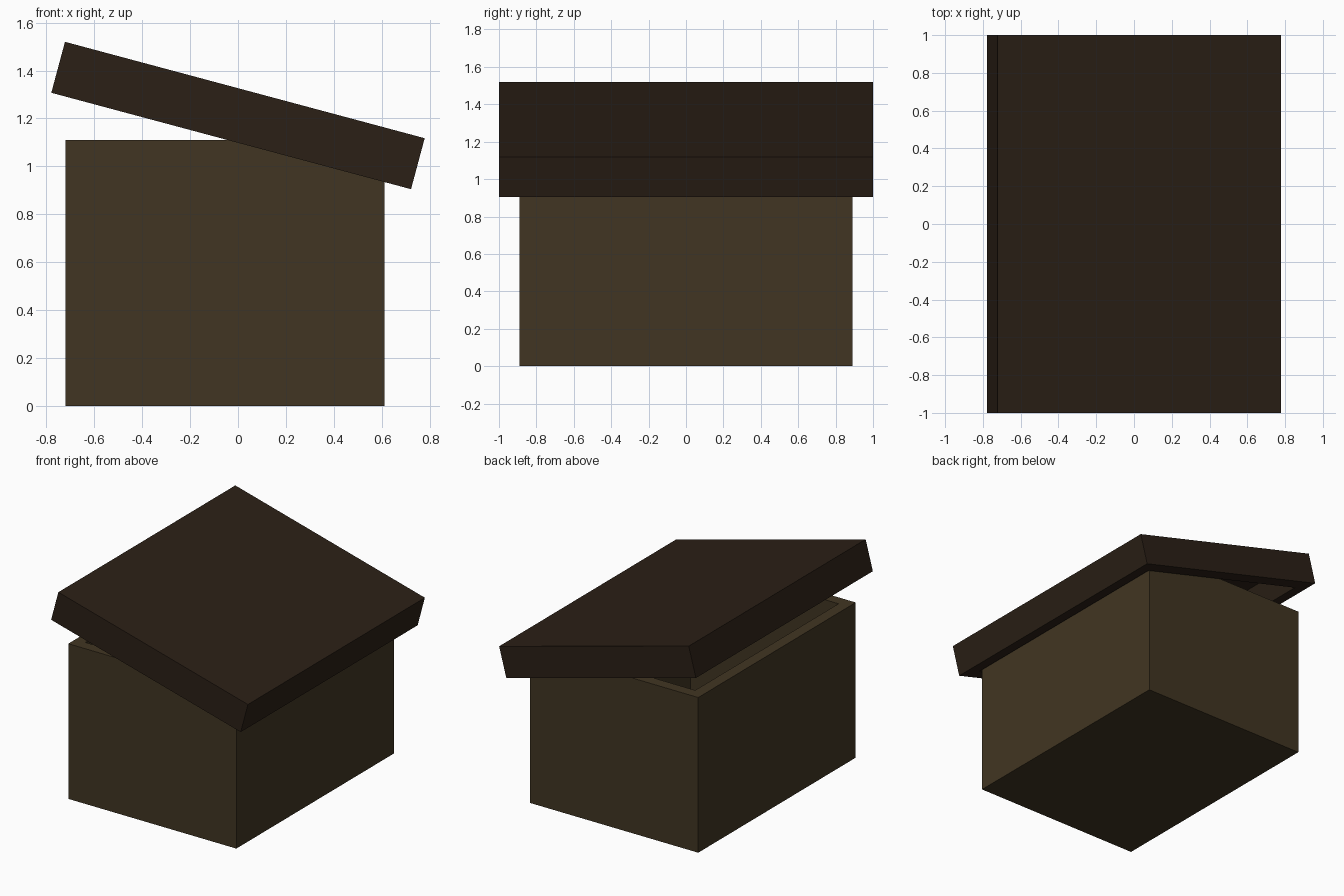
import bpy, bmesh
from math import radians

if "Cube" in bpy.data.objects:
    bpy.data.objects.remove(bpy.data.objects["Cube"])


def material(name, color):
    m = bpy.data.materials.new(name)
    m.diffuse_color = (*color, 1)
    m.use_nodes = True
    m.node_tree.nodes["Principled BSDF"].inputs["Base Color"].default_value = m.diffuse_color
    return m


def open_box(name, size, wall, floor, mat):
    """Hollow tray centred on its origin, open at +z."""
    bm = bmesh.new()
    bmesh.ops.create_cube(bm, size=1)
    bmesh.ops.scale(bm, vec=size, verts=bm.verts)
    bm.normal_update()
    top = max(bm.faces, key=lambda f: f.calc_center_median().z)
    # Inset the rim, then sink the opening down to the floor
    bmesh.ops.inset_individual(bm, faces=[top], thickness=wall, use_even_offset=True)
    pit = bmesh.ops.extrude_discrete_faces(bm, faces=[top])["faces"][0]
    bmesh.ops.translate(bm, vec=(0, 0, floor - size[2]), verts=pit.verts)
    bmesh.ops.recalc_face_normals(bm, faces=bm.faces)
    mesh = bpy.data.meshes.new(name)
    bm.to_mesh(mesh)
    bm.free()
    mesh.materials.append(mat)
    obj = bpy.data.objects.new(name, mesh)
    bpy.context.collection.objects.link(obj)
    return obj


# Box body, offset to the left under the lid
body = open_box("box_body", (1.33, 1.78, 1.11), 0.08, 0.08,
                material("cardboard", (0.053, 0.036, 0.016)))
body.location = (-0.055, 0, 0.555)

# Lid: an upside-down tray, tilted up on the left
lid = open_box("lid", (1.553, 2.0, 0.22), 0.10, 0.05,
               material("dark_lid", (0.024, 0.014, 0.008)))
lid.location = (0, 0, 1.2125)
lid.rotation_euler = (0, radians(180 + 15), 0)
